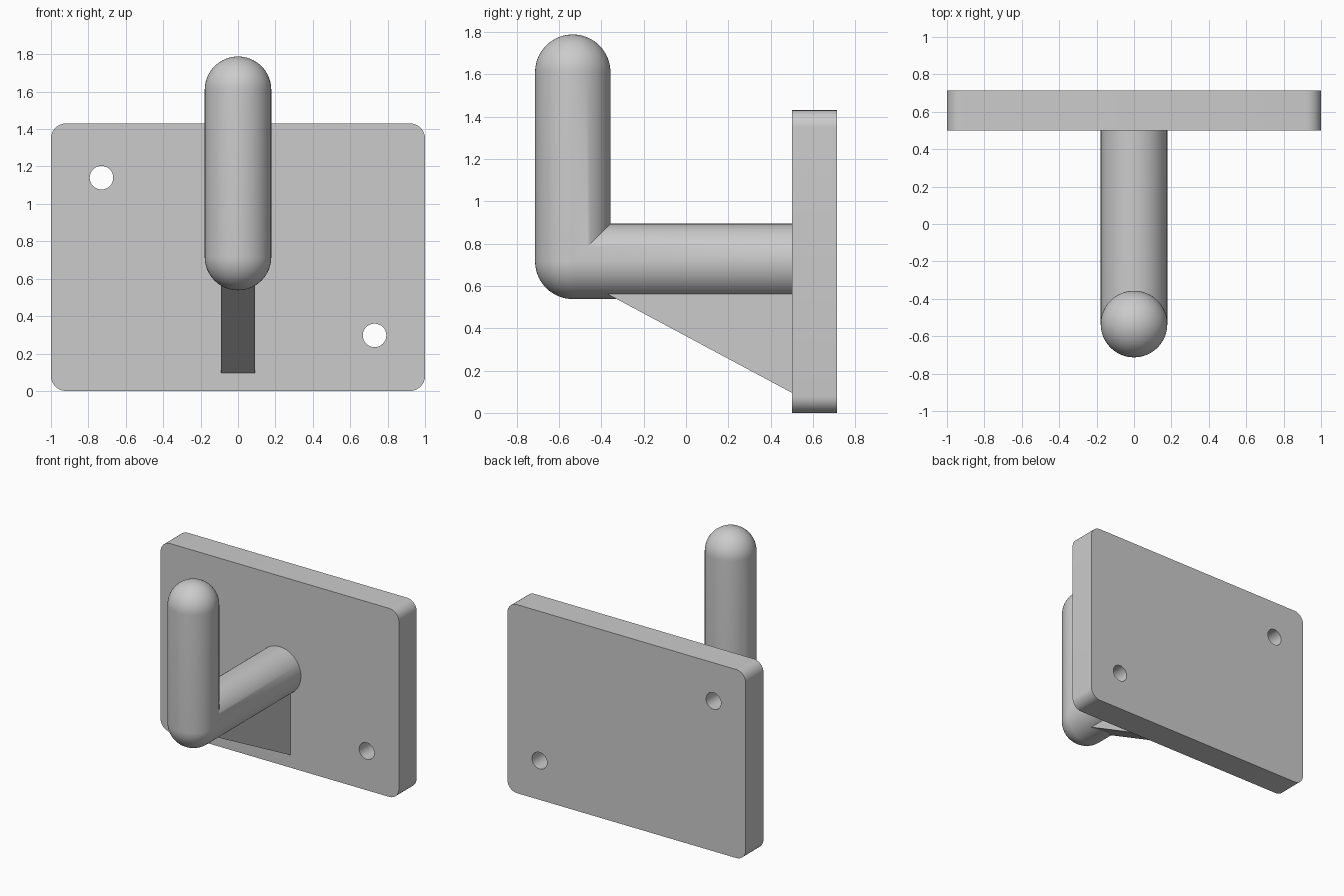
import bpy, bmesh
from math import sin, cos, pi, radians
from mathutils import Matrix

if "Cube" in bpy.data.objects:
    bpy.data.objects.remove(bpy.data.objects["Cube"])

R = 0.178                      # rod radius
YC, ZC, ZT = -0.535, 0.716, 1.61   # elbow centre and tip sphere height
FRONT, BACK, TOP = 0.5, 0.713, 1.43  # plate extents


def make(name, bm, smooth=True):
    bmesh.ops.recalc_face_normals(bm, faces=bm.faces)
    me = bpy.data.meshes.new(name)
    bm.to_mesh(me)
    bm.free()
    ob = bpy.data.objects.new(name, me)
    bpy.context.collection.objects.link(ob)
    if smooth:
        smooth_by_angle(ob)
    return ob


def smooth_by_angle(ob):
    bpy.ops.object.select_all(action='DESELECT')
    ob.select_set(True)
    bpy.context.view_layer.objects.active = ob
    bpy.ops.object.shade_smooth_by_angle(angle=radians(30))


def prism(points, axis, lo, hi):
    """Extrude a closed outline along x or y."""
    bm = bmesh.new()
    place = (lambda a, b: (lo, a, b)) if axis == 'x' else (lambda a, b: (a, lo, b))
    f = bm.faces.new([bm.verts.new(place(*p)) for p in points])
    new = bmesh.ops.extrude_face_region(bm, geom=[f])['geom']
    d = (hi - lo, 0, 0) if axis == 'x' else (0, hi - lo, 0)
    bmesh.ops.translate(bm, vec=d, verts=[v for v in new if isinstance(v, bmesh.types.BMVert)])
    return bm


# Wall plate with rounded corners
c = 0.08
outline = [(cx + c * cos(q * pi / 2 + i * pi / 16), cz + c * sin(q * pi / 2 + i * pi / 16))
           for q, (cx, cz) in enumerate([(1 - c, TOP - c), (c - 1, TOP - c), (c - 1, c), (1 - c, c)])
           for i in range(9)]
plate = make("wall_plate", prism(outline, 'y', FRONT, BACK), False)

# Two diagonal screw holes
for x, z in [(-0.73, 1.14), (0.73, 0.297)]:
    bm = bmesh.new()
    bmesh.ops.create_cone(bm, cap_ends=True, segments=32, radius1=0.063, radius2=0.063, depth=1,
                          matrix=Matrix.Translation((x, 0.6, z)) @ Matrix.Rotation(pi / 2, 4, 'X'))
    cutter = make("hole_cutter", bm, False)
    cutter.hide_render = True
    mod = plate.modifiers.new("hole", 'BOOLEAN')
    mod.operation, mod.solver, mod.object = 'DIFFERENCE', 'EXACT', cutter
    bpy.context.view_layer.objects.active = plate
    bpy.ops.object.modifier_apply(modifier=mod.name)
    bpy.data.objects.remove(cutter)
smooth_by_angle(plate)

# Hook rod: lofted rings with a domed tip and a mitred inner, spherical outer elbow
N, S = 64, 16
ang = [2 * pi * k / N for k in range(N)]
rings = []
for i in range(S + 1):
    a = pi / 2 * (1 - i / S)
    r = R * cos(a)
    rings.append([(r * cos(t), YC + r * sin(t), ZT + R * sin(a)) for t in ang])
for i in range(S + 1):
    p = pi / 2 * i / S
    ring = []
    for t in ang:
        d = R * sin(t)
        u, v = (cos(p), sin(p)) if d < 0 else (1, 1)
        ring.append((R * cos(t), YC + d * u, ZC + d * v))
    rings.append(ring)
rings.append([(R * cos(t), FRONT + 0.01, ZC + R * sin(t)) for t in ang])

bm = bmesh.new()
vr = [[bm.verts.new(co) for co in ring] for ring in rings]
for a, b in zip(vr, vr[1:]):
    for k in range(N):
        bm.faces.new((a[k], a[(k + 1) % N], b[(k + 1) % N], b[k]))
bm.faces.new(vr[-1])
bmesh.ops.remove_doubles(bm, verts=bm.verts, dist=1e-5)
make("hook_rod", bm)

# Triangular gusset under the arm
gusset = [(-0.40, 0.577), (FRONT + 0.01, 0.577), (FRONT + 0.01, 0.095), (FRONT, 0.095)]
make("gusset", prism(gusset, 'x', -0.09, 0.09), False)
